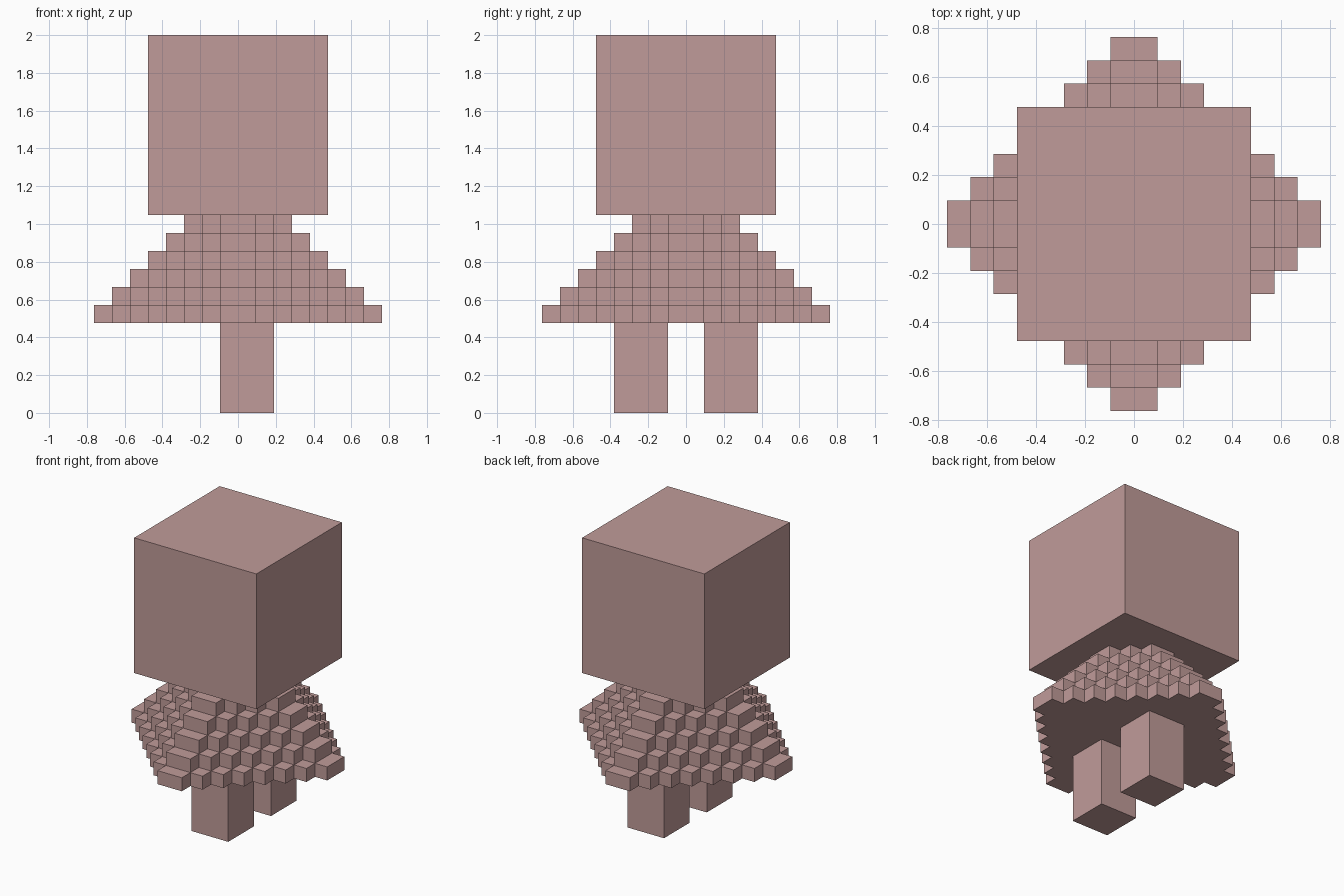
import bpy
import bmesh

default = bpy.data.objects.get("Cube")
if default:
    bpy.data.objects.remove(default, do_unlink=True)

U = 2 / 21  # size of one grid block

# Single dusty pink colour
pink = bpy.data.materials.new("dusty_pink")
pink.use_nodes = True
colour = (0.53, 0.33, 0.32, 1)
pink.diffuse_color = colour
bsdf = next(n for n in pink.node_tree.nodes if n.type == 'BSDF_PRINCIPLED')
bsdf.inputs["Base Color"].default_value = colour


def prism(name, outline, z0, z1):
    """Extrude a flat outline, given in blocks, from z0 up to z1."""
    bm = bmesh.new()
    base = bm.faces.new([bm.verts.new((x * U, y * U, z0 * U)) for x, y in outline])
    top = bmesh.ops.extrude_face_region(bm, geom=[base])["geom"]
    verts = [v for v in top if isinstance(v, bmesh.types.BMVert)]
    bmesh.ops.translate(bm, verts=verts, vec=(0, 0, (z1 - z0) * U))
    bmesh.ops.recalc_face_normals(bm, faces=bm.faces)
    mesh = bpy.data.meshes.new(name)
    bm.to_mesh(mesh)
    bm.free()
    mesh.materials.append(pink)
    obj = bpy.data.objects.new(name, mesh)
    bpy.context.collection.objects.link(obj)
    return obj


def box(name, x0, x1, y0, y1, z0, z1):
    return prism(name, [(x0, y0), (x1, y0), (x1, y1), (x0, y1)], z0, z1)


def stepped_diamond(r):
    """Staircase corner repeated by quarter turns."""
    corner = []
    for i in range(r):
        corner.append((r - i, i + 1))
        if i < r - 1:
            corner.append((r - i - 1, i + 1))
    outline = []
    for _ in range(4):
        outline += corner
        corner = [(-y, x) for x, y in corner]
    return outline


# Head
box("head", -5, 5, -5, 5, 11, 21)

# Tiered skirt body, narrowing towards the head
for tier in range(6):
    prism(f"body_tier_{tier + 1}", stepped_diamond(8 - tier), 5 + tier, 6 + tier)

# Legs
box("front_leg", -1, 2, -4, -1, 0, 5)
box("back_leg", -1, 2, 1, 4, 0, 5)
